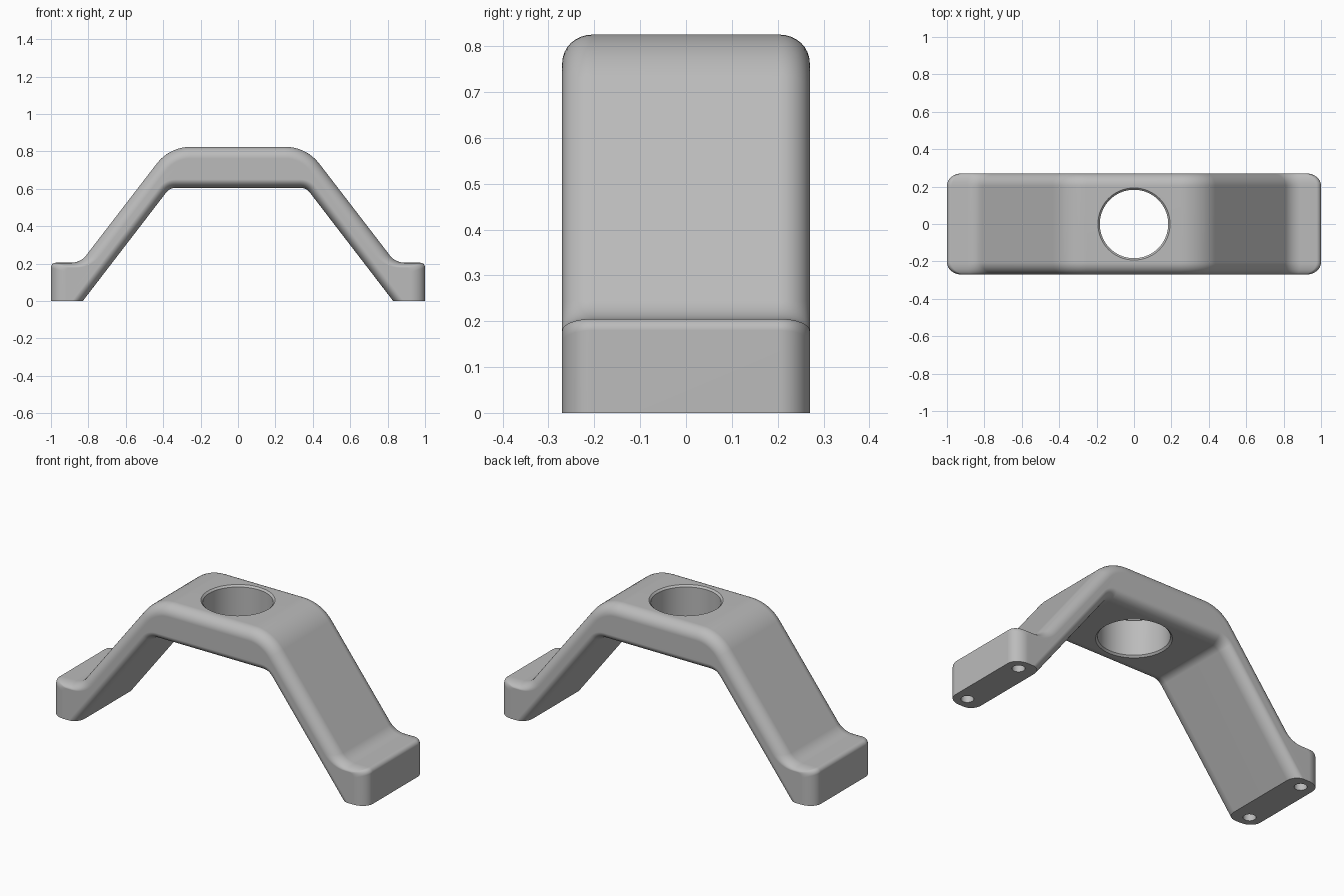
import bpy, bmesh, math
from mathutils import Vector, Matrix

cube = bpy.data.objects.get("Cube")
if cube:
    bpy.data.objects.remove(cube, do_unlink=True)

grey = bpy.data.materials.new("Light grey")
grey.use_nodes = True
colour = (0.5, 0.5, 0.5, 1)
grey.diffuse_color = colour
grey.node_tree.nodes["Principled BSDF"].inputs["Base Color"].default_value = colour

HALF_DEPTH = 0.27
ROUND = 0.065
STEPS = 8

# Half outline: x, z, fillet radius, and fillet growth as the outline shrinks
outer = [(0.83, 0, 0, 0), (1, 0, 0, 0), (1, 0.205, 0.025, 0),
         (0.842, 0.205, 0.1, 1), (0.365, 0.825, 0.23, -1)]
inner = (0.365, 0.605, 0.06, 0.7)


def flip(corner):
    return (-corner[0],) + corner[1:]


corners = outer + [flip(c) for c in reversed(outer)] + [flip(inner), inner]
# Edge rounding for each side: sole, foot end, foot top, leg, bridge
half_sides = [0, 1.2, 0.4, 0.95]
weights = half_sides + [0.95] + half_sides[::-1] + [0.7] * 3


def outline(inset):
    """Bracket outline shrunk by an inset, with filleted corners."""
    count = len(corners)
    base = [Vector(c[:2]) for c in corners]
    normals = []
    for i in range(count):
        d = (base[(i + 1) % count] - base[i]).normalized()
        normals.append(Vector((-d.y, d.x)))
    pts = []
    for i in range(count):
        rows = Matrix((normals[i - 1], normals[i]))
        shift = Vector((weights[i - 1] * inset, weights[i] * inset))
        pts.append(base[i] + rows.inverted() @ shift)
    result = []
    for i, p in enumerate(pts):
        radius = corners[i][2] + corners[i][3] * inset
        if radius == 0:
            result.append(p)
            continue
        a = (pts[i - 1] - p).normalized()
        b = (pts[(i + 1) % count] - p).normalized()
        half = a.angle(b) / 2
        centre = p + (a + b).normalized() * radius / math.sin(half)
        start = p + a * radius / math.tan(half) - centre
        end = p + b * radius / math.tan(half) - centre
        turn = math.atan2(start.x * end.y - start.y * end.x, start.dot(end))
        for k in range(STEPS + 1):
            result.append(centre + Matrix.Rotation(turn * k / STEPS, 2) @ start)
    return result


# Bracket body: outlines stacked through the depth, rounding off at each side
sections = []
for k in range(STEPS + 1):
    t = math.pi / 2 * k / STEPS
    sections.append((HALF_DEPTH - ROUND * (1 - math.sin(t)), ROUND * (1 - math.cos(t))))
# the innermost section carries the full outline
sections = [(HALF_DEPTH - ROUND + ROUND * math.sin(math.pi / 2 * k / STEPS),
             ROUND * (1 - math.cos(math.pi / 2 * k / STEPS))) for k in range(STEPS + 1)]
stations = [(-y, d) for y, d in reversed(sections)] + sections

bm = bmesh.new()
rings = [[bm.verts.new((p.x, y, p.y)) for p in outline(d)] for y, d in stations]
for r1, r2 in zip(rings, rings[1:]):
    for i in range(len(r1)):
        j = (i + 1) % len(r1)
        bm.faces.new((r1[i], r1[j], r2[j], r2[i]))
bm.faces.new(rings[0])
bm.faces.new(rings[-1])
bmesh.ops.recalc_face_normals(bm, faces=bm.faces)
mesh = bpy.data.meshes.new("bracket")
bm.to_mesh(mesh)
bm.free()
bracket = bpy.data.objects.new("bracket", mesh)
bpy.context.collection.objects.link(bracket)
mesh.materials.append(grey)


def cut_hole(name, x, y, bottom, top, r_bottom, r_top, sides):
    """Cut a round or tapered hole into the bracket."""
    bpy.ops.mesh.primitive_cone_add(vertices=sides, radius1=r_bottom, radius2=r_top,
                                    depth=top - bottom, location=(x, y, (top + bottom) / 2))
    cutter = bpy.context.object
    cutter.name = name
    cutter.hide_render = True
    cutter.data.materials.append(grey)
    bpy.context.view_layer.objects.active = bracket
    mod = bracket.modifiers.new(name, "BOOLEAN")
    mod.operation = "DIFFERENCE"
    mod.solver = "EXACT"
    mod.object = cutter
    bpy.ops.object.modifier_apply(modifier=mod.name)
    bpy.data.objects.remove(cutter, do_unlink=True)


# Bridge opening with small chamfers at both rims
cut_hole("bridge_hole", 0, 0, 0.5, 0.9, 0.183, 0.183, 64)
cut_hole("top_chamfer", 0, 0, 0.815, 0.835, 0.183, 0.203, 64)
cut_hole("bottom_chamfer", 0, 0, 0.595, 0.615, 0.203, 0.183, 64)

# Blind screw holes in the soles
for x in (-0.925, 0.925):
    for y in (-0.2, 0.2):
        cut_hole("screw_hole", x, y, -0.05, 0.12, 0.033, 0.033, 24)

# Smooth shading with crisp rims and soles
bpy.ops.object.select_all(action="DESELECT")
bracket.select_set(True)
bpy.context.view_layer.objects.active = bracket
bpy.ops.object.shade_smooth_by_angle(angle=math.radians(30))
weighted = bracket.modifiers.new("even_shading", "WEIGHTED_NORMAL")
weighted.keep_sharp = True
